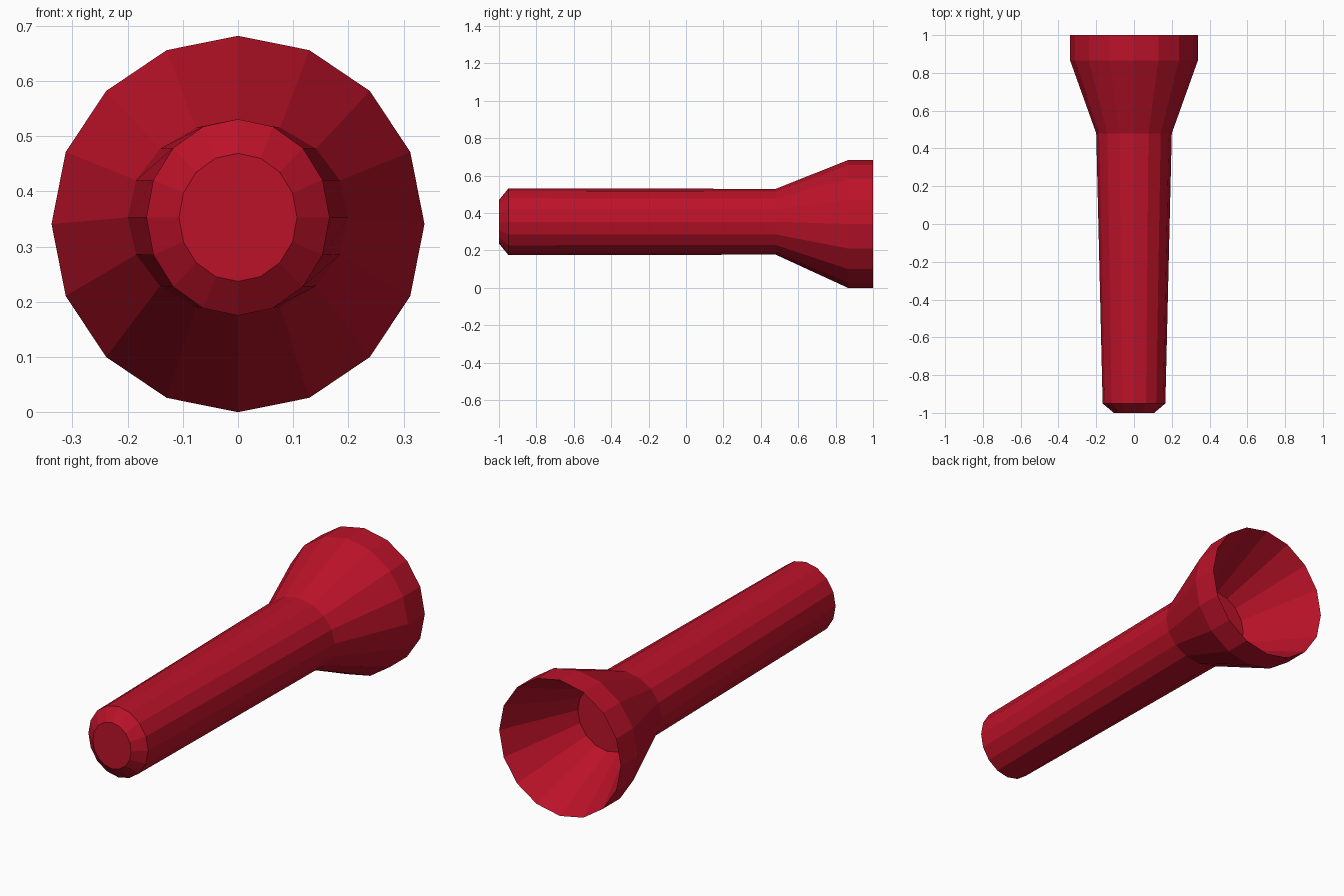
import bpy, bmesh, math

if "Cube" in bpy.data.objects:
    bpy.data.objects.remove(bpy.data.objects["Cube"])

SIDES = 16

red = bpy.data.materials.new("red")
red.diffuse_color = (0.5, 0.006, 0.022, 1)
red.use_nodes = True
red.node_tree.nodes["Principled BSDF"].inputs["Base Color"].default_value = red.diffuse_color


def loft(name, rings):
    """Join elliptical rings (y, x radius, z radius, z centre), capping both ends."""
    bm = bmesh.new()
    loops = []
    for y, rx, rz, zc in rings:
        loops.append([bm.verts.new((rx * math.cos(2 * math.pi * i / SIDES), y,
                                    zc + rz * math.sin(2 * math.pi * i / SIDES)))
                      for i in range(SIDES)])
    for a, b in zip(loops, loops[1:]):
        for i in range(SIDES):
            j = (i + 1) % SIDES
            bm.faces.new((a[i], b[i], b[j], a[j]))
    bm.faces.new(loops[0])
    bm.faces.new(loops[-1])
    bmesh.ops.recalc_face_normals(bm, faces=bm.faces)
    mesh = bpy.data.meshes.new(name)
    bm.to_mesh(mesh)
    bm.free()
    mesh.materials.append(red)
    obj = bpy.data.objects.new(name, mesh)
    bpy.context.collection.objects.link(obj)
    return obj


# Flashlight: chamfered butt, tapered handle, flared head, sunken reflector
loft("flashlight_body", [
    (-1.00, 0.107, 0.116, 0.353),
    (-0.95, 0.166, 0.178, 0.353),
    (0.48, 0.200, 0.176, 0.353),
    (0.865, 0.338, 0.341, 0.341),
    (1.00, 0.338, 0.341, 0.341),
    (0.626, 0.163, 0.163, 0.345),
])
